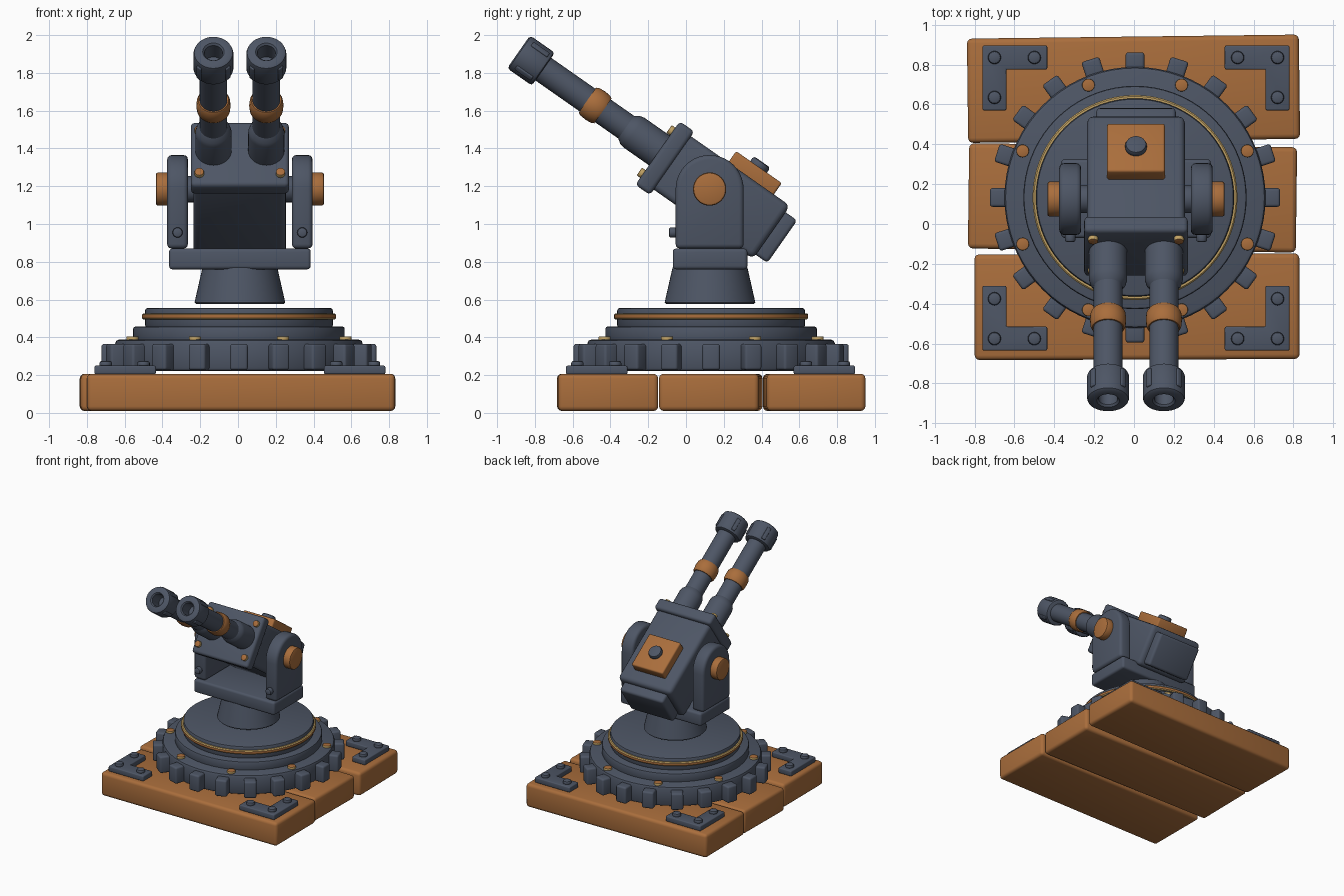
import bpy, bmesh, math
from mathutils import Matrix, Vector

if "Cube" in bpy.data.objects:
    bpy.data.objects.remove(bpy.data.objects["Cube"])


def material(name, rgb):
    m = bpy.data.materials.new(name)
    m.diffuse_color = (*rgb, 1)
    m.use_nodes = True
    m.node_tree.nodes["Principled BSDF"].inputs["Base Color"].default_value = m.diffuse_color
    return m


SLATE = material("slate_metal", (0.075, 0.092, 0.13))
ORANGE = material("orange_wood_and_copper", (0.40, 0.155, 0.045))
BRASS = material("brass", (0.55, 0.37, 0.13))

CX, CY = 0.01, 0.13                      # turntable axis
move = Matrix.Translation
rot = lambda deg, axis: Matrix.Rotation(math.radians(deg), 4, axis)
# Gun frame: origin on the trunnions, -y along the barrels, z up from the lid
GUN = move((CX, 0.125, 1.185)) @ rot(-35, 'X')
FORWARD = rot(90, 'X')                   # turns a z axis to -y


def finish(bm, name, mats, matrix, bevel=0, segments=3):
    bmesh.ops.recalc_face_normals(bm, faces=bm.faces)
    if bevel:
        edges = [e for e in bm.edges if e.calc_face_angle(0) > math.radians(35)]
        bmesh.ops.bevel(bm, geom=edges, offset=bevel, segments=segments,
                        profile=0.5, affect='EDGES', clamp_overlap=True)
    me = bpy.data.meshes.new(name)
    bm.transform(matrix)
    bm.to_mesh(me)
    bm.free()
    for m in mats:
        me.materials.append(m)
    me.shade_smooth()
    me.set_sharp_from_angle(angle=math.radians(35))
    ob = bpy.data.objects.new(name, me)
    bpy.context.collection.objects.link(ob)
    return ob


def box(name, lo, hi, mat, matrix=Matrix(), bevel=0.02):
    lo, hi = Vector(lo), Vector(hi)
    bm = bmesh.new()
    bmesh.ops.create_cube(bm, size=1)
    for v in bm.verts:
        v.co = (lo + hi) / 2 + Vector(a * b for a, b in zip(v.co, hi - lo))
    return finish(bm, name, [mat], matrix, bevel)


def prism(name, pts, depth, mat, matrix=Matrix(), bevel=0.01):
    """Outline in xy, extruded along z."""
    bm = bmesh.new()
    face = bm.faces.new([bm.verts.new((x, y, 0)) for x, y in pts])
    out = bmesh.ops.extrude_face_region(bm, geom=[face])['geom']
    for v in out:
        if isinstance(v, bmesh.types.BMVert):
            v.co.z += depth
    return finish(bm, name, [mat], matrix, bevel)


def lathe(name, profile, mats, matrix=Matrix(), n=48):
    """Turn (radius, height) points about z; the second colour goes on end faces."""
    bm = bmesh.new()
    rings = []
    for r, h in profile:
        if r == 0:
            rings.append([bm.verts.new((0, 0, h))] * n)
        else:
            rings.append([bm.verts.new((r * math.cos(math.tau * i / n),
                                        r * math.sin(math.tau * i / n), h)) for i in range(n)])
    for a, b in zip(rings, rings[1:]):
        for i in range(n):
            j = (i + 1) % n
            bm.faces.new(list(dict.fromkeys((a[i], a[j], b[j], b[i]))))
    bmesh.ops.recalc_face_normals(bm, faces=bm.faces)
    if len(mats) > 1:
        for f in bm.faces:
            f.material_index = int(abs(f.normal.z) > 0.6)
    return finish(bm, name, mats, matrix)


def disc(name, r, z0, z1, mats, matrix=Matrix(), b=0.01, n=48):
    k = b * 0.3
    return lathe(name, [(0, z0), (r - b, z0), (r - k, z0 + k), (r, z0 + b), (r, z1 - b),
                        (r - k, z1 - k), (r - b, z1), (0, z1)], mats, matrix, n)


# Plank base
for name, x0, x1, y0, y1, turn in (("front_plank", -0.80, 0.83, -0.68, -0.15, 0.2),
                                   ("middle_plank", -0.83, 0.815, -0.133, 0.395, -0.7),
                                   ("back_plank", -0.835, 0.83, 0.417, 0.94, 0.7)):
    hx, hy = (x1 - x0) / 2, (y1 - y0) / 2
    box(name, (-hx, -hy, 0.01), (hx, hy, 0.207), ORANGE,
        move(((x0 + x1) / 2, (y0 + y1) / 2, 0)) @ rot(turn, 'Z'), 0.025)

# Corner brackets with rivets
A, B, W, L = 0.77, 0.765, 0.12, 0.325
for sx in (-1, 1):
    for sy in (-1, 1):
        at = move((CX, CY, 0)) @ Matrix.Diagonal((sx, sy, 1, 1))
        pts = [(A, B), (A - L, B), (A - L, B - W), (A - W, B - W), (A - W, B - L), (A, B - L)]
        if sx * sy < 0:
            pts.reverse()
        pts = [(sx * x, sy * y) for x, y in pts]
        prism("corner_bracket", pts, 0.045, SLATE, move((CX, CY, 0.205)), 0.008)
        for dx, dy in ((0.06, 0.06), (0.26, 0.06), (0.06, 0.26)):
            disc("bracket_rivet", 0.033, 0.24, 0.275, [SLATE],
                 move((CX + sx * (A - dx), CY + sy * (B - dy), 0)), 0.012, 16)

# Geared turntable
BASE = move((CX - 0.005, CY + 0.003, 0))
disc("gear_disc", 0.655, 0.222, 0.388, [SLATE], BASE, 0.02, 72)
for i in range(20):
    box("gear_tooth", (0.62, -0.047, 0.227), (0.728, 0.047, 0.365), SLATE,
        BASE @ rot(18 * i, 'Z'), 0.014)
disc("step_disc", 0.56, 0.37, 0.457, [SLATE], BASE, 0.012, 72)
disc("top_disc", 0.497, 0.45, 0.556, [SLATE], BASE, 0.014, 72)
lathe("trim_ring", [(0.48, 0.495), (0.507, 0.495), (0.514, 0.502), (0.514, 0.520),
                    (0.507, 0.527), (0.48, 0.527), (0.48, 0.495)], [ORANGE, BRASS], BASE, 72)
for i in range(8):
    disc("turntable_bolt", 0.032, 0.38, 0.405, [BRASS, ORANGE],
         BASE @ rot(22.5 + 45 * i, 'Z') @ move((0.61, 0, 0)), 0.004, 20)

# Pedestal and yoke
lathe("pedestal", [(0, 0.577), (0.232, 0.577), (0.24, 0.585), (0.198, 0.77), (0, 0.77)],
      [SLATE], move((CX, 0.127, 0)))
box("yoke_base", (-0.365, -0.07, 0.76), (0.385, 0.325, 0.87), SLATE, bevel=0.018)
arc = [(0.18 * math.cos(math.pi * i / 20), 0.18 * math.sin(math.pi * i / 20)) for i in range(21)]
cheek = arc + [(-0.18, -0.315), (0.18, -0.315)]
STAND = Matrix(((0, 0, 1, 0), (1, 0, 0, 0), (0, 1, 0, 0), (0, 0, 0, 1)))  # xy outline to yz
for s in (-1, 1):
    pivot = move((CX + s * 0.33, 0.125, 1.185))
    prism("yoke_cheek", cheek, 0.11, SLATE, pivot @ move((-0.055, 0, 0)) @ STAND, 0.024)
    disc("trunnion_cap", 0.088, 0.03, 0.115, [ORANGE], pivot @ rot(s * 90, 'Y'), 0.012, 32)
    disc("trunnion_pin", 0.07, 0.03, 0.14, [SLATE], pivot @ rot(-s * 90, 'Y'), 0.01, 32)
    disc("cheek_bolt", 0.027, 0.17, 0.215, [SLATE],
         pivot @ move((0, 0, -0.23)) @ FORWARD, 0.01, 16)

# Gun housing
box("gun_housing", (-0.245, -0.27, -0.172), (0.245, 0.40, 0.172), SLATE, GUN, 0.032)
box("front_plate", (-0.26, -0.335, -0.207), (0.26, -0.24, 0.203), SLATE, GUN, 0.022)
box("rear_plate", (-0.20, 0.37, -0.145), (0.20, 0.475, 0.13), SLATE, GUN, 0.02)
box("lid_plate", (-0.145, 0.0, 0.15), (0.145, 0.295, 0.245), ORANGE, GUN, 0.012)
disc("lid_knob", 0.054, 0.23, 0.277, [SLATE], GUN @ move((0, 0.145, 0)), 0.014, 24)
for x in (-0.215, 0.215):
    for z in (-0.137, 0.137):
        disc("plate_bolt", 0.025, 0.32, 0.358, [BRASS, ORANGE],
             GUN @ move((x, 0, z)) @ FORWARD, 0.004, 16)

# Twin barrels
for x in (-0.14, 0.14):
    axis = GUN @ move((x, 0, 0.015)) @ FORWARD
    lathe("barrel_sleeve", [(0, 0.3), (0.096, 0.3), (0.096, 0.50), (0.09, 0.525),
                            (0.073, 0.55), (0, 0.55)], [SLATE], axis, 32)
    lathe("barrel_tube", [(0, 0.5), (0.073, 0.5), (0.073, 1.12), (0, 1.12)], [SLATE], axis, 32)
    lathe("barrel_band", [(0.07, 0.70), (0.08, 0.70), (0.088, 0.715), (0.091, 0.75),
                          (0.088, 0.785), (0.08, 0.80), (0.07, 0.80)], [ORANGE], axis, 32)
    lathe("muzzle", [(0, 1.085), (0.09, 1.085), (0.102, 1.09), (0.106, 1.10), (0.106, 1.225),
                     (0.102, 1.238), (0.09, 1.245), (0.057, 1.245), (0.048, 1.235),
                     (0.048, 1.13), (0, 1.13)], [SLATE], axis, 32)
    for i in range(4):
        box("muzzle_lug", (0.095, -0.016, 1.105), (0.114, 0.016, 1.21), SLATE,
            axis @ rot(45 + 90 * i, 'Z'), 0.006)
